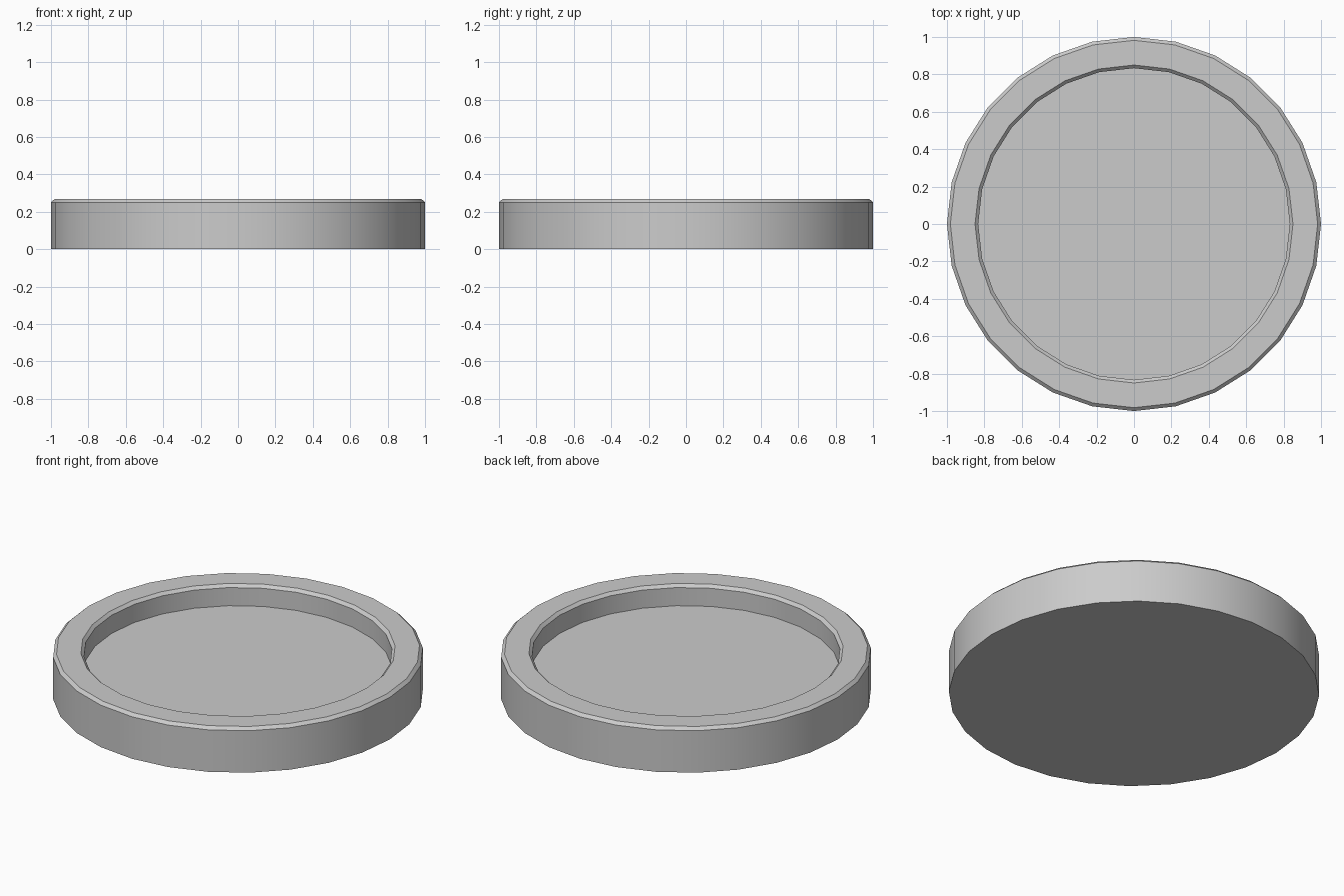
import bpy, bmesh, math

if "Cube" in bpy.data.objects:
    bpy.data.objects.remove(bpy.data.objects["Cube"])

SIDES = 28

# Cross-section of the dish from bottom centre to floor centre: (radius, z)
profile = [
    (1.0, 0.0),       # bottom edge
    (1.0, 0.25),      # outer wall
    (0.982, 0.267),   # outer rim bevel
    (0.85, 0.267),    # flat rim
    (0.833, 0.25),    # inner rim bevel
    (0.833, 0.142),   # inner wall down to recessed floor
]

bm = bmesh.new()
rings = [[bm.verts.new((r * math.cos(2 * math.pi * i / SIDES),
                        r * math.sin(2 * math.pi * i / SIDES), z))
          for i in range(SIDES)] for r, z in profile]

# Walls, bevels and rim
for low, high in zip(rings, rings[1:]):
    for i in range(SIDES):
        j = (i + 1) % SIDES
        bm.faces.new((low[i], low[j], high[j], high[i]))

# Underside and recessed floor
bm.faces.new(rings[0][::-1])
bm.faces.new(rings[-1])

mesh = bpy.data.meshes.new("round_dish")
bm.to_mesh(mesh)
bm.free()
dish = bpy.data.objects.new("round_dish", mesh)
bpy.context.collection.objects.link(dish)

# Smooth round walls, crisp bevel edges
bpy.context.view_layer.objects.active = dish
dish.select_set(True)
bpy.ops.object.shade_smooth_by_angle(angle=math.radians(30))
